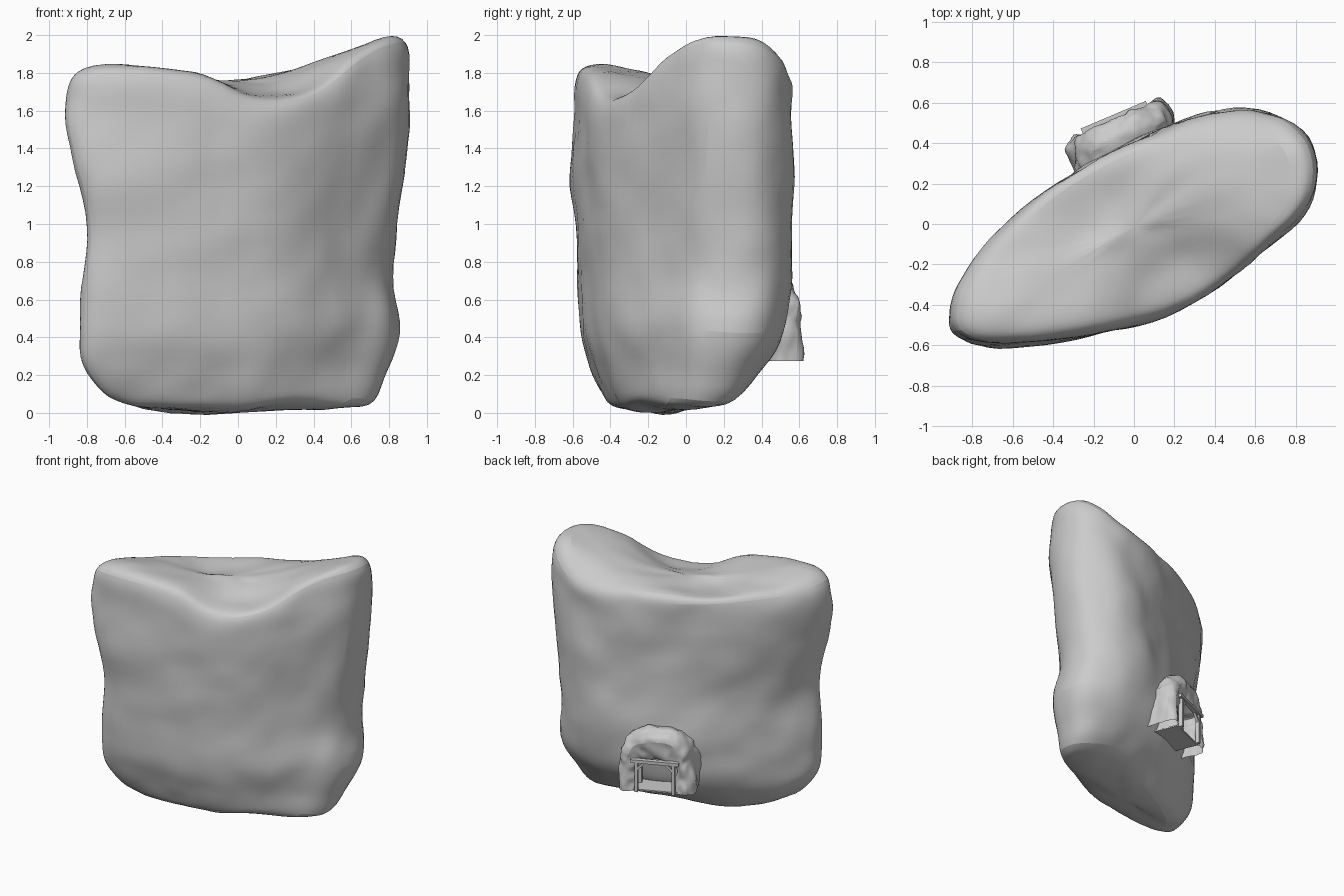
import bpy, bmesh, math
from mathutils import Vector, Matrix, noise

if "Cube" in bpy.data.objects:
    bpy.data.objects.remove(bpy.data.objects["Cube"])


def finish(bm, name, subdiv=0, angle=40, rough=None):
    bmesh.ops.recalc_face_normals(bm, faces=bm.faces)
    me = bpy.data.meshes.new(name)
    bm.to_mesh(me)
    bm.free()
    ob = bpy.data.objects.new(name, me)
    bpy.context.collection.objects.link(ob)
    if subdiv:
        mod = ob.modifiers.new("smooth", 'SUBSURF')
        mod.levels = mod.render_levels = subdiv
    if rough:  # uneven stone surface
        tex = bpy.data.textures.new(name + "_relief", 'CLOUDS')
        tex.noise_scale = rough[1]
        tex.noise_depth = 1
        mod = ob.modifiers.new("relief", 'DISPLACE')
        mod.texture = tex
        mod.strength = rough[0]
    bpy.ops.object.select_all(action='DESELECT')
    ob.select_set(True)
    bpy.context.view_layer.objects.active = ob
    bpy.ops.object.shade_smooth_by_angle(angle=math.radians(angle))
    return ob


def loft(bm, rings, closed=True):
    vs = [[bm.verts.new(p) for p in r] for r in rings]
    n = len(vs[0])
    for a, b in zip(vs, vs[1:]):
        for i in range(n if closed else n - 1):
            j = (i + 1) % n
            bm.faces.new((a[i], a[j], b[j], b[i]))
    return vs


def interp(table, x):
    for (x0, y0), (x1, y1) in zip(table, table[1:]):
        if x <= x1:
            t = max(0, (x - x0) / (x1 - x0))
            return y0 + (y1 - y0) * t
    return table[-1][1]


# Main boulder: plan outline, lofted through levels up to a saddle-shaped top
outline = [(-.93, -.47), (-.92, -.56), (-.78, -.62), (-.35, -.58), (-.1, -.52),
           (.15, -.47), (.46, -.30), (.62, -.15), (.8, -.01), (.91, .11),
           (.94, .34), (.86, .49), (.66, .60), (.4, .58), (.15, .49),
           (-.1, .38), (-.4, .22), (-.62, .04), (-.81, -.19), (-.9, -.36)]
levels = [  # z, xmin, xmax, ymin, ymax
    (.01, -.60, .60, -.40, .15), (.09, -.72, .74, -.46, .29),
    (.25, -.85, .80, -.53, .44), (.42, -.86, .90, -.58, .53),
    (.65, -.83, .82, -.59, .57), (.92, -.79, .83, -.60, .575),
    (1.2, -.86, .88, -.62, .57), (1.5, -.93, .93, -.62, .58),
    (1.68, -.93, .93, -.61, .575)]
crest = [(-.95, 1.81), (-.6, 1.87), (-.1, 1.80), (.2, 1.79), (.6, 1.92), (.78, 2.015), (1, 2.015)]


def top_height(x, y):
    dip = .22 * math.exp(-((x - .28) ** 2 + (y + .35) ** 2) / .07)
    back_left = .09 * min(1, max(0, (y + .38) / .3)) * min(1, max(0, -(x - .1) / .3))
    back_right = .9 * max(0, y - .42)
    return interp(crest, x) - dip - back_left - back_right


def roughen(p, amount=.035):
    return Vector(p) + noise.noise_vector(Vector(p) * 3.7) * amount


rings = []
for k, (z, x0, x1, y0, y1) in enumerate(levels):
    ring = []
    for ox, oy in outline:
        x = x0 + (ox + .93) / 1.87 * (x1 - x0)
        y = y0 + (oy + .62) / 1.22 * (y1 - y0)
        # wall swells behind the entrance
        if oy > .1 and .2 < z < .7:
            y += .05 * math.exp(-((ox + .05) / .3) ** 2)
        zz = z if z < 1 else 1 + (z - 1) * (top_height(ox, oy) - 1) / .82
        # foot at the right end, with a slight hollow beside it
        if k == 0 and x > .2:
            zz += .03
        if k == 1 and x > .5:
            zz -= .05
        ring.append(roughen((x, y, zz)))
    rings.append(ring)
for s, drop in ((.965, .035), (.87, 0), (.6, 0), (.3, 0)):
    rings.append([Vector((x * s, y * s, top_height(x * s, y * s) - drop)) for x, y in outline])
bm = bmesh.new()
vs = loft(bm, rings)
for ring in (vs[0], vs[-1]):
    v = bm.verts.new(sum((r.co for r in ring), Vector()) / len(ring))
    if ring is vs[0]:
        v.co.z = .0
    for i in range(len(ring)):
        bm.faces.new((ring[i], ring[(i + 1) % len(ring)], v))
finish(bm, "boulder", 2, rough=(.035, .3))

# Entrance frame of reference: x along the wall, y outward, z up from the floor
place = Matrix.Translation((-.09, .51, .275)) @ Matrix.Rotation(math.radians(23), 4, 'Z')
W, H = .145, .235

# Rocky mound around the tunnel mouth: arch rings from the back to the inner tunnel
N = 15


def arch(half, height, y, shift=0, rough=.05):
    pts = []
    for i in range(N):
        a = math.pi * i / (N - 1)
        c, s = math.cos(a), math.sin(a)
        p = Vector((shift + half * math.copysign(abs(c) ** .65, c), y,
                    height * s ** .7 if s > 1e-6 else 0))
        d = noise.noise_vector(p * 9) * rough
        if i in (0, N - 1):
            d.z = 0
        pts.append(p + d)
    return pts


def mouth(y):
    path = [(0, W, 0), (4, W, H), (10, -W, H), (14, -W, 0)]
    pts = []
    for i in range(N):
        for (a, xa, za), (b, xb, zb) in zip(path, path[1:]):
            if i <= b:
                t = (i - a) / (b - a)
                pts.append(Vector((xa + (xb - xa) * t, y, za + (zb - za) * t)))
                break
    return pts


bm = bmesh.new()
loft(bm, [arch(.25, .43, -.27, -.03), arch(.28, .46, -.17, -.03), arch(.285, .48, -.09, -.01),
          arch(.27, .47, -.02), arch(.225, .41, .02, 0, .03),
          arch(.185, .29, .0, 0, .01), mouth(-.02), mouth(-.04), mouth(-.22)], closed=False)
bm.transform(place)
finish(bm, "entrance_rock", 2, rough=(.045, .09))


def block(name, size, loc, tilt=0):
    bm = bmesh.new()
    bmesh.ops.create_cube(bm, size=1)
    bm.transform(place @ Matrix.Translation(loc) @ Matrix.Rotation(tilt, 4, 'Y')
                 @ Matrix.Diagonal((*size, 1)))
    return finish(bm, name)


# Tunnel floor and back wall
block("tunnel_floor", (.32, .2, .01), (0, -.105, .005))
block("tunnel_back", (2 * W, .012, H), (0, -.2, H / 2))

# Timber frame: posts, lintel and corner braces
for side, tag in ((-1, "left"), (1, "right")):
    block("post_" + tag, (.024, .03, H), (side * .135, .01, H / 2))
    block("inner_post_" + tag, (.022, .026, H), (side * .135, -.13, H / 2))
    block("brace_" + tag, (.075, .018, .016), (side * .105, .01, H - .032), side * math.radians(45))
block("lintel", (.35, .036, .024), (0, .015, H + .008))
block("inner_lintel", (.28, .026, .022), (0, -.13, H - .012))
